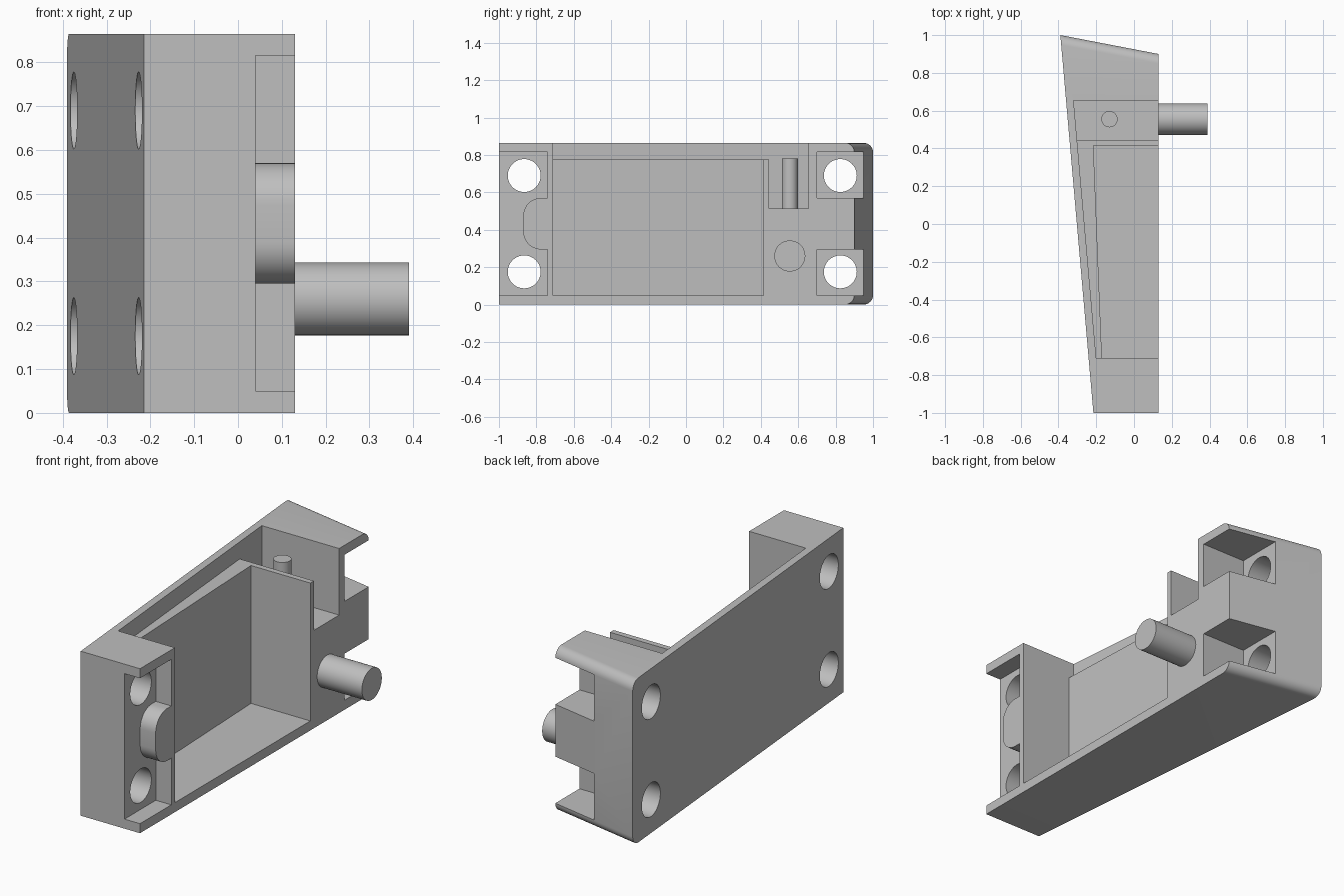
import bpy, bmesh, math
from mathutils import Matrix

if "Cube" in bpy.data.objects:
    bpy.data.objects.remove(bpy.data.objects["Cube"], do_unlink=True)

grey = bpy.data.materials.new("plain grey")
grey.use_nodes = True
grey.diffuse_color = (0.52, 0.52, 0.52, 1)
grey.node_tree.nodes["Principled BSDF"].inputs["Base Color"].default_value = grey.diffuse_color

FACE, HEIGHT = 0.13, 0.865   # open side plane and overall height
FAR = 0.3                    # cutters reach past the open side


def finish(name, bm):
    bmesh.ops.recalc_face_normals(bm, faces=bm.faces)
    mesh = bpy.data.meshes.new(name)
    bm.to_mesh(mesh)
    bm.free()
    mesh.materials.append(grey)
    obj = bpy.data.objects.new(name, mesh)
    bpy.context.collection.objects.link(obj)
    return obj


def prism_mesh(points, low, high, axis="z"):
    """Extrude an (x, y) outline along z, or a (y, z) outline along x."""
    bm = bmesh.new()
    place = (lambda a, b: (a, b, low)) if axis == "z" else (lambda a, b: (low, a, b))
    face = bm.faces.new([bm.verts.new(place(*p)) for p in points])
    side = bmesh.ops.extrude_face_region(bm, geom=[face])["geom"]
    step = (0, 0, high - low) if axis == "z" else (high - low, 0, 0)
    bmesh.ops.translate(bm, vec=step, verts=[v for v in side if isinstance(v, bmesh.types.BMVert)])
    return bm


def box(name, x0, x1, y0, y1, z0, z1):
    return finish(name, prism_mesh([(x0, y0), (x1, y0), (x1, y1), (x0, y1)], z0, z1))


def cylinder(name, centre, radius, length, along_x=True):
    bm = bmesh.new()
    turn = Matrix.Rotation(math.pi / 2, 4, "Y") if along_x else Matrix()
    bmesh.ops.create_cone(bm, cap_ends=True, segments=48, radius1=radius, radius2=radius,
                          depth=length, matrix=Matrix.Translation(centre) @ turn)
    return finish(name, bm)


def smooth(obj):
    bpy.ops.object.select_all(action="DESELECT")
    obj.select_set(True)
    bpy.context.view_layer.objects.active = obj
    bpy.ops.object.shade_smooth_by_angle(angle=math.radians(30))


def cut(obj, cutter):
    mod = obj.modifiers.new("cut", "BOOLEAN")
    mod.operation, mod.solver, mod.object = "DIFFERENCE", "EXACT", cutter
    cutter.hide_render = True
    bpy.context.view_layer.objects.active = obj
    bpy.ops.object.modifier_apply(modifier=mod.name)
    bpy.data.objects.remove(cutter, do_unlink=True)


def wall_x(y):
    """Inner face of the slanted outer wall."""
    return -0.20 - 0.12 * (y + 0.71) / 1.365


def slanted(name, y0, y1, low):
    outline = [(wall_x(y0), y0), (FAR, y0), (FAR, y1), (wall_x(y1), y1)]
    return finish(name, prism_mesh(outline, low, 1.0))


# Tapered body with rounded top and bottom edges at the back
bm = prism_mesh([(-0.215, -1), (FACE, -1), (FACE, 0.90), (-0.39, 1)], 0, HEIGHT)
back_edges = [e for e in bm.edges if all(v.co.y > 0.5 for v in e.verts)
              and abs(e.verts[0].co.z - e.verts[1].co.z) < 0.01]
bmesh.ops.bevel(bm, geom=back_edges, offset=0.05, segments=8, profile=0.5, affect="EDGES")
body = finish("body", bm)

# Top recess, deep notch for the pin, and main cavity
cut(body, slanted("recess_cutter", -0.71, 0.655, 0.775))
cut(body, slanted("notch_cutter", 0.445, 0.655, 0.515))
cut(body, finish("cavity_cutter", prism_mesh(
    [(-0.17, -0.71), (FAR, -0.71), (FAR, 0.415), (-0.215, 0.415)], 0.05, 1.0)))

# Shallow front pocket and two deep back pockets
cut(body, box("front_pocket_cutter", 0.04, FAR, -1.2, -0.74, 0.05, 0.815))
for low in (0.05, 0.57):
    cut(body, box("back_pocket_cutter", -0.13, FAR, 0.70, 1.2, low, low + 0.245))

# Four screw holes
for y in (-0.865, 0.825):
    for z in (0.175, 0.69):
        cut(body, cylinder("hole_cutter", (0, y, z), 0.088, 1.2))
smooth(body)

# Rounded boss standing in the front pocket
RADIUS = 0.095
outline = [(-0.74, 0.295), (-0.74, 0.57)]
for mid_z, start in ((0.57 - RADIUS, 90), (0.295 + RADIUS, 180)):
    for i in range(11):
        a = math.radians(start + 9 * i)
        outline.append((-0.87 + RADIUS + RADIUS * math.cos(a), mid_z + RADIUS * math.sin(a)))
smooth(finish("front_boss", prism_mesh(outline, 0.04, FACE, "x")))

# Side peg and small upright pin
smooth(cylinder("side_peg", (0.255, 0.555, 0.26), 0.083, 0.27))
smooth(cylinder("upright_pin", (-0.13, 0.555, 0.645), 0.043, 0.27, along_x=False))
